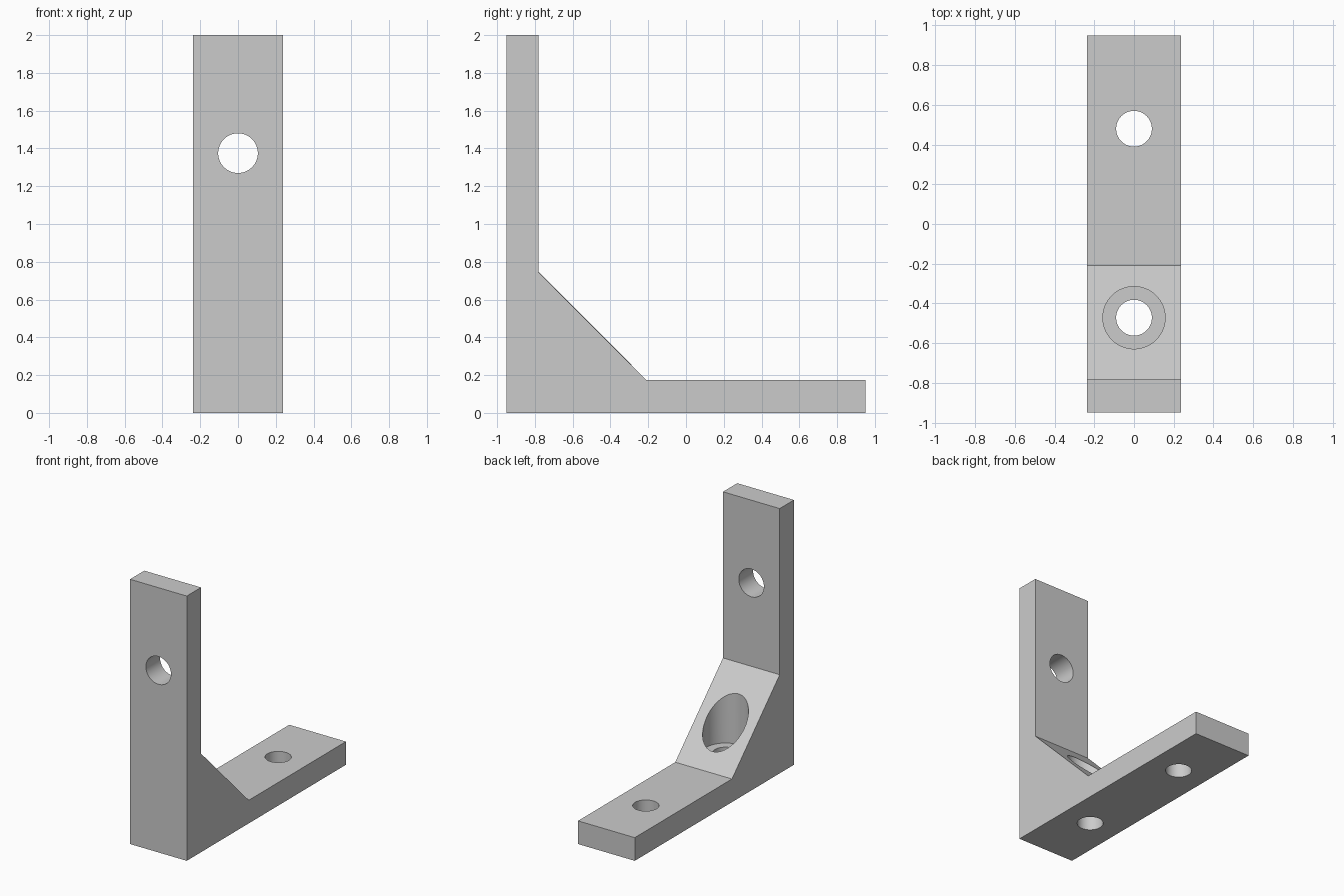
import bpy
import bmesh
import math
from mathutils import Vector

cube = bpy.data.objects.get("Cube")
if cube:
    bpy.data.objects.remove(cube, do_unlink=True)

HALF_WIDTH = 0.237

grey = bpy.data.materials.new("plain grey")
grey.use_nodes = True
colour = (0.6, 0.6, 0.6, 1)
grey.diffuse_color = colour
grey.node_tree.nodes["Principled BSDF"].inputs["Base Color"].default_value = colour

# Bracket body: L profile with a sloped gusset, extruded across the width
profile = [(-0.95, 0), (0.95, 0), (0.95, 0.175), (-0.21, 0.175),
           (-0.78, 0.745), (-0.78, 2), (-0.95, 2)]
bm = bmesh.new()
face = bm.faces.new([bm.verts.new((-HALF_WIDTH, y, z)) for y, z in profile])
side = bmesh.ops.extrude_face_region(bm, geom=[face])
moved = [v for v in side["geom"] if isinstance(v, bmesh.types.BMVert)]
bmesh.ops.translate(bm, verts=moved, vec=Vector((2 * HALF_WIDTH, 0, 0)))
bmesh.ops.recalc_face_normals(bm, faces=bm.faces[:])
mesh = bpy.data.meshes.new("bracket")
bm.to_mesh(mesh)
bm.free()
bracket = bpy.data.objects.new("bracket", mesh)
bpy.context.collection.objects.link(bracket)
mesh.materials.append(grey)


def drill(name, radius, depth, centre, tilt=0):
    """Cut a round hole through the bracket and return its cutter."""
    bpy.ops.mesh.primitive_cylinder_add(vertices=64, radius=radius, depth=depth,
                                        location=centre, rotation=(tilt, 0, 0))
    cutter = bpy.context.object
    cutter.name = name
    cutter.data.materials.append(grey)
    cutter.hide_render = True
    cut = bracket.modifiers.new(name, 'BOOLEAN')
    cut.operation = 'DIFFERENCE'
    cut.solver = 'EXACT'
    cut.object = cutter
    return cutter


# Screw holes, and a counterbore sunk into the gusset
BORE_FLOOR = 0.21
cutters = [
    drill("upright_hole", 0.105, 0.5, (0, -0.865, 1.375), math.pi / 2),
    drill("base_hole", 0.09, 0.5, (0, 0.48, 0.1)),
    drill("gusset_counterbore", 0.157, 1, (0, -0.472, BORE_FLOOR + 0.5)),
    drill("gusset_hole", 0.09, 1, (0, -0.472, 0.1)),
]

bpy.ops.object.select_all(action='DESELECT')
bracket.select_set(True)
bpy.context.view_layer.objects.active = bracket
for modifier in list(bracket.modifiers):
    bpy.ops.object.modifier_apply(modifier=modifier.name)
for cutter in cutters:
    bpy.data.objects.remove(cutter, do_unlink=True)

# Round hole walls, crisp edges
bpy.ops.object.shade_smooth_by_angle(angle=math.radians(30))
